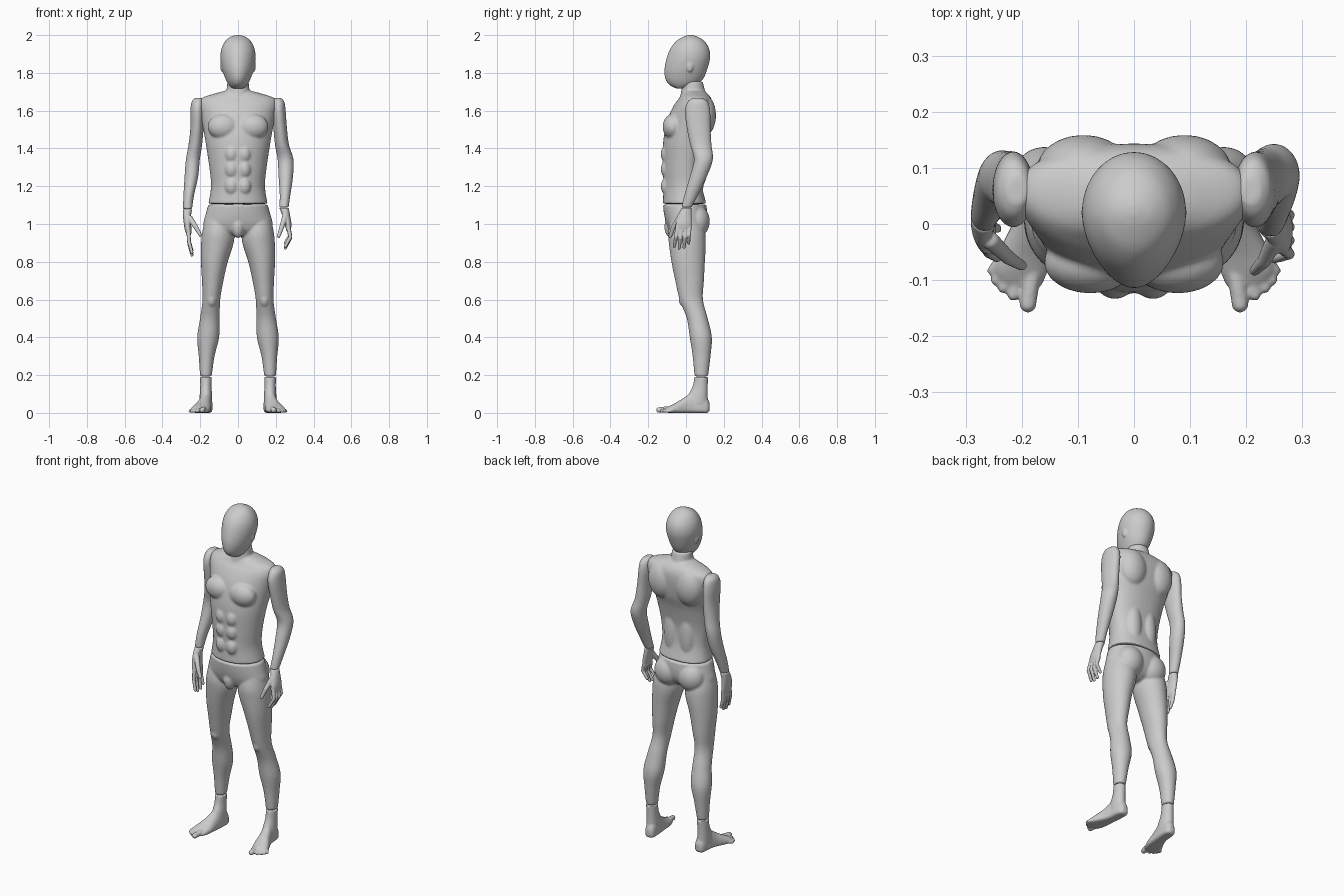
import bpy, bmesh, math
from mathutils import Vector, Matrix

SEG = 40


def spline(rows, steps=6):
    """Catmull-Rom through the section rows."""
    out = []
    for i in range(len(rows) - 1):
        p0, p1, p2 = rows[max(i - 1, 0)], rows[i], rows[i + 1]
        p3 = rows[min(i + 2, len(rows) - 1)]
        for k in range(steps):
            t = k / steps
            out.append([0.5 * (2 * b + (c - a) * t + (2 * a - 5 * b + 4 * c - d) * t * t
                               + (3 * b - a - 3 * c + d) * t ** 3)
                        for a, b, c, d in zip(p0, p1, p2, p3)])
    return out + [list(rows[-1])]


def loft(bm, rows, axis='z', sx=1, pf=2.0, pb=2.0):
    """Rows: position, centre x, half width, low side, widest point, high side."""
    rings = []
    for t, cx, rx, lo, mid, hi in spline(rows):
        ring = []
        for k in range(SEG):
            a = 2 * math.pi * k / SEG
            c, s = math.cos(a), math.sin(a)
            e = 2 / (pb if s > 0 else pf)
            u = cx + rx * math.copysign(abs(c) ** e, c)
            v = mid + abs(s) ** e * ((hi - mid) if s > 0 else (lo - mid))
            ring.append(bm.verts.new((sx * u, v, t) if axis == 'z' else (sx * u, t, v)))
        rings.append(ring)
    for r, q in zip(rings, rings[1:]):
        for k in range(SEG):
            j = (k + 1) % SEG
            bm.faces.new((r[k], r[j], q[j], q[k]))
    bm.faces.new(rings[0][::-1])
    bm.faces.new(rings[-1])


def ball(bm, centre, radii):
    m = Matrix.Translation(centre) @ Matrix.Diagonal((*radii, 1))
    bmesh.ops.create_uvsphere(bm, u_segments=24, v_segments=16, radius=1, matrix=m)


def digit(bm, pts, r0, r1):
    """Finger or toe: tapered cones with round joints."""
    n = len(pts) - 1
    for i, p in enumerate(pts):
        ra = r0 + (r1 - r0) * i / n
        ball(bm, p, (ra,) * 3)
        if i < n:
            a, b = Vector(p), Vector(pts[i + 1])
            d = b - a
            m = Matrix.Translation((a + b) / 2) @ d.to_track_quat('Z', 'Y').to_matrix().to_4x4()
            bmesh.ops.create_cone(bm, cap_ends=True, segments=16, radius1=ra,
                                  radius2=r0 + (r1 - r0) * (i + 1) / n, depth=d.length, matrix=m)


def finish(bm, name, voxel=0.006, smooth=5):
    bmesh.ops.recalc_face_normals(bm, faces=bm.faces)
    me = bpy.data.meshes.new(name)
    bm.to_mesh(me)
    bm.free()
    ob = bpy.data.objects.new(name, me)
    bpy.context.collection.objects.link(ob)
    for p in me.polygons:
        p.use_smooth = True
    r = ob.modifiers.new("blend", 'REMESH')
    r.mode, r.voxel_size, r.use_smooth_shade = 'VOXEL', voxel, True
    s = ob.modifiers.new("soften", 'SMOOTH')
    s.factor, s.iterations = 0.5, smooth


# Head
bm = bmesh.new()
loft(bm, [(1.718, 0, .03, -.055, -.03, .01), (1.738, 0, .05, -.09, -.01, .06),
          (1.77, 0, .067, -.11, .0, .092), (1.82, 0, .084, -.114, .01, .113),
          (1.88, 0, .093, -.102, .02, .128), (1.93, 0, .087, -.082, .02, .122),
          (1.97, 0, .066, -.05, .02, .096), (1.992, 0, .038, -.012, .022, .06),
          (2.001, 0, .008, .015, .025, .035)], pf=1.85)
for s in (-1, 1):
    ball(bm, (s * .085, .02, 1.835), (.009, .018, .03))
finish(bm, "head", .005)

# Torso with neck, chest, shoulder blades and abdomen
bm = bmesh.new()
loft(bm, [(1.107, 0, .157, -.122, 0, .108), (1.2, 0, .143, -.12, 0, .085),
          (1.3, 0, .152, -.122, 0, .082), (1.42, 0, .17, -.122, .01, .105),
          (1.5, 0, .184, -.11, .03, .13), (1.58, 0, .2, -.088, .05, .142),
          (1.635, 0, .208, -.06, .055, .142), (1.668, 0, .19, -.035, .055, .132),
          (1.69, 0, .125, -.022, .05, .115), (1.705, 0, .07, -.01, .04, .095)], pb=2.3)
loft(bm, [(1.64, 0, .08, -.045, .035, .12), (1.69, 0, .064, -.028, .035, .105),
          (1.755, 0, .056, -.02, .035, .088)])
for s in (-1, 1):
    ball(bm, (s * .078, -.068, 1.515), (.083, .056, .068))
    ball(bm, (s * .09, .095, 1.575), (.085, .064, .11))
    ball(bm, (s * .05, .05, 1.25), (.05, .045, .16))
    for z in (1.2, 1.29, 1.37):
        ball(bm, (s * .034, -.1, z), (.036, .034, .048))
finish(bm, "torso", .006, 8)

# Hips and legs in one piece
bm = bmesh.new()
loft(bm, [(1.103, 0, .157, -.122, 0, .108), (1.05, 0, .172, -.116, 0, .112),
          (1.0, 0, .183, -.104, 0, .105), (.96, 0, .16, -.085, 0, .08),
          (.935, 0, .08, -.05, 0, .04)])
ball(bm, (0, -.075, .985), (.034, .04, .06))
for s in (-1, 1):
    ball(bm, (s * .078, .058, 1.015), (.08, .068, .085))
    loft(bm, [(1.03, .1, .075, -.08, 0, .08), (.96, .105, .084, -.094, .005, .1),
              (.9, .109, .086, -.091, .005, .105), (.8, .125, .071, -.077, .01, .1),
              (.7, .134, .057, -.057, .02, .095), (.6, .141, .047, -.034, .025, .09),
              (.5, .149, .052, .004, .06, .115), (.4, .158, .058, .02, .08, .137),
              (.3, .166, .042, .035, .085, .13), (.193, .17, .031, .045, .08, .117)], sx=s)
    ball(bm, (s * .14, -.005, .6), (.028, .034, .042))
finish(bm, "hips_and_legs", .006, 6)

# Feet
TOES = [(.178, .189, -.143, .015), (.195, .215, -.126, .011), (.21, .233, -.113, .0105),
        (.225, .246, -.1, .01), (.235, .252, -.083, .0095)]
for s, side in ((-1, "left"), (1, "right")):
    bm = bmesh.new()
    loft(bm, [(.19, .17, .031, .045, .08, .117), (.14, .17, .03, .035, .08, .115),
              (.09, .17, .033, .01, .07, .115), (.05, .17, .034, .0, .06, .118)], sx=s)
    loft(bm, [(.125, .166, .012, .012, .03, .05), (.112, .166, .027, 0, .03, .08),
              (.08, .168, .033, 0, .03, .12), (.04, .171, .034, 0, .03, .12),
              (0, .179, .038, 0, .028, .088), (-.05, .193, .048, 0, .02, .056),
              (-.085, .202, .048, 0, .016, .038), (-.11, .2, .035, .002, .012, .024)],
         axis='y', sx=s, pf=3.5)
    for x0, x1, y1, r in TOES:
        digit(bm, [(s * x0, -.06, r + .006), (s * (x0 + x1) / 2, (y1 - .06) / 2, r + .004),
                   (s * x1, y1, r)], r * 1.1, r)
    finish(bm, side + "_foot", .0045, 3)

# Arms, each in its own pose
SHOULDER = [(1.668, .208, .018, .035, .06, .085), (1.648, .213, .032, .01, .06, .115),
            (1.6, .215, .037, -.006, .06, .128)]
RIGHT = [(1.51, .223, .036, .004, .065, .13), (1.42, .233, .037, .022, .08, .135),
         (1.34, .252, .042, .042, .09, .142), (1.25, .253, .038, .02, .065, .11),
         (1.15, .249, .028, -.01, .025, .062), (1.088, .243, .025, -.024, .002, .03)]
LEFT = [(1.51, .217, .035, .004, .065, .13), (1.42, .226, .036, .022, .08, .13),
        (1.34, .239, .037, .035, .08, .13), (1.25, .247, .036, .02, .065, .11),
        (1.15, .261, .028, -.005, .035, .07), (1.08, .267, .024, -.014, .013, .042)]
for s, side, rows in ((-1, "left", LEFT), (1, "right", RIGHT)):
    bm = bmesh.new()
    loft(bm, SHOULDER + rows, sx=s)
    finish(bm, side + "_arm", .005, 4)

# Hands: palm, four fingers and thumb
HANDS = {
    "right": (1, [(1.086, .243, .025, -.024, .002, .03), (1.05, .254, .021, -.04, -.005, .03),
                  (1.0, .265, .018, -.055, -.012, .03), (.965, .267, .012, -.055, -.012, .027)],
              [(-.045, -.062, .882), (-.023, -.036, .872), (-.001, -.01, .877), (.018, .014, .9)],
              (.267, .277, .25, .98),
              [(.25, -.03, 1.04), (.232, -.066, .985), (.215, -.083, .935)]),
    "left": (-1, [(1.078, .267, .024, -.014, .013, .042), (1.03, .27, .02, -.04, 0, .036),
                  (.97, .264, .018, -.054, -.01, .033), (.945, .26, .012, -.052, -.01, .03)],
             [(-.042, -.06, .848), (-.02, -.035, .836), (.002, -.008, .84), (.021, .015, .86)],
             (.262, .259, .244, .96),
             [(.255, -.03, 1.03), (.224, -.06, .985), (.2, -.074, .942)])}
for side, (s, palm, fingers, (xa, xb, xc, z0), thumb) in HANDS.items():
    bm = bmesh.new()
    loft(bm, palm, sx=s)
    for y0, y1, z1 in fingers:
        digit(bm, [(s * xa, y0, z0), (s * xb, (y0 + y1) / 2, (z0 + z1) / 2), (s * xc, y1, z1)],
              .0115, .0085)
    digit(bm, [(s * x, y, z) for x, y, z in thumb], .016, .0095)
    finish(bm, side + "_hand", .0035, 3)
